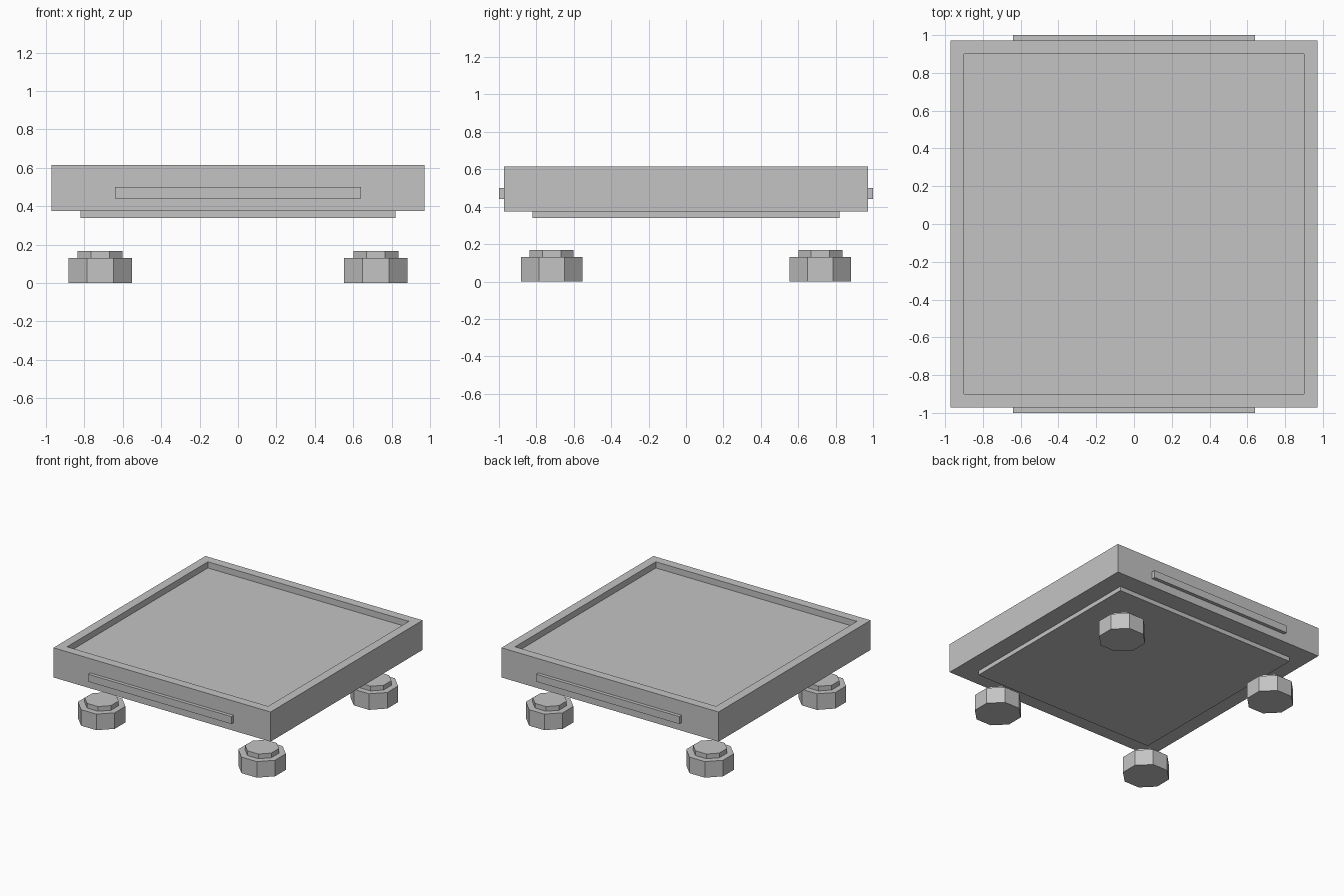
import bpy
import bmesh
from math import pi, cos
from mathutils import Matrix, Vector

if "Cube" in bpy.data.objects:
    bpy.data.objects.remove(bpy.data.objects["Cube"], do_unlink=True)

grey = bpy.data.materials.new("plain_grey")
grey.use_nodes = True
grey.diffuse_color = (0.55, 0.55, 0.55, 1)
grey.node_tree.nodes["Principled BSDF"].inputs["Base Color"].default_value = (0.55, 0.55, 0.55, 1)


def finish(name, bm):
    mesh = bpy.data.meshes.new(name)
    bm.to_mesh(mesh)
    bm.free()
    mesh.materials.append(grey)
    obj = bpy.data.objects.new(name, mesh)
    bpy.context.collection.objects.link(obj)
    return obj


def add_box(bm, low, high):
    low, high = Vector(low), Vector(high)
    matrix = Matrix.Translation((low + high) / 2) @ Matrix.Diagonal((*(high - low), 1))
    bmesh.ops.create_cube(bm, size=1, matrix=matrix)


def add_octagon(bm, x, y, width, low, high):
    # Flat sides face the axes; width is measured across flats
    radius = width / 2 / cos(pi / 8)
    matrix = Matrix.Translation((x, y, (low + high) / 2)) @ Matrix.Rotation(pi / 8, 4, "Z")
    bmesh.ops.create_cone(bm, cap_ends=True, segments=8, radius1=radius,
                          radius2=radius, depth=high - low, matrix=matrix)


# Tray with a shallow recess in its top
outer, inner, recess = 0.972, 0.87, 0.05
bm = bmesh.new()
add_box(bm, (-outer, -outer, 0.375), (outer, outer, 0.615))
bm.normal_update()
top = max(bm.faces, key=lambda f: f.normal.z)
bmesh.ops.inset_region(bm, faces=[top], thickness=outer - inner)
floor = bmesh.ops.extrude_discrete_faces(bm, faces=[top])["faces"][0]
bmesh.ops.translate(bm, verts=floor.verts, vec=(0, 0, -recess))
finish("tray", bm)

# Plate under the tray
bm = bmesh.new()
add_box(bm, (-0.82, -0.82, 0.34), (0.82, 0.82, 0.375))
finish("bottom_plate", bm)

# Long grips on the front and back
for name, low, high in (("front_grip", -1, -outer), ("back_grip", outer, 1)):
    bm = bmesh.new()
    add_box(bm, (-0.64, low, 0.44), (0.64, high, 0.5))
    finish(name, bm)

# Four stepped octagonal feet
for end, sy in (("front", -1), ("back", 1)):
    for side, sx in (("right", -1), ("left", 1)):
        for part, width, low, high in (("foot", 0.33, 0, 0.13), ("foot_cap", 0.235, 0.13, 0.168)):
            bm = bmesh.new()
            add_octagon(bm, sx * 0.718, sy * 0.718, width, low, high)
            finish(f"{end}_{side}_{part}", bm)
